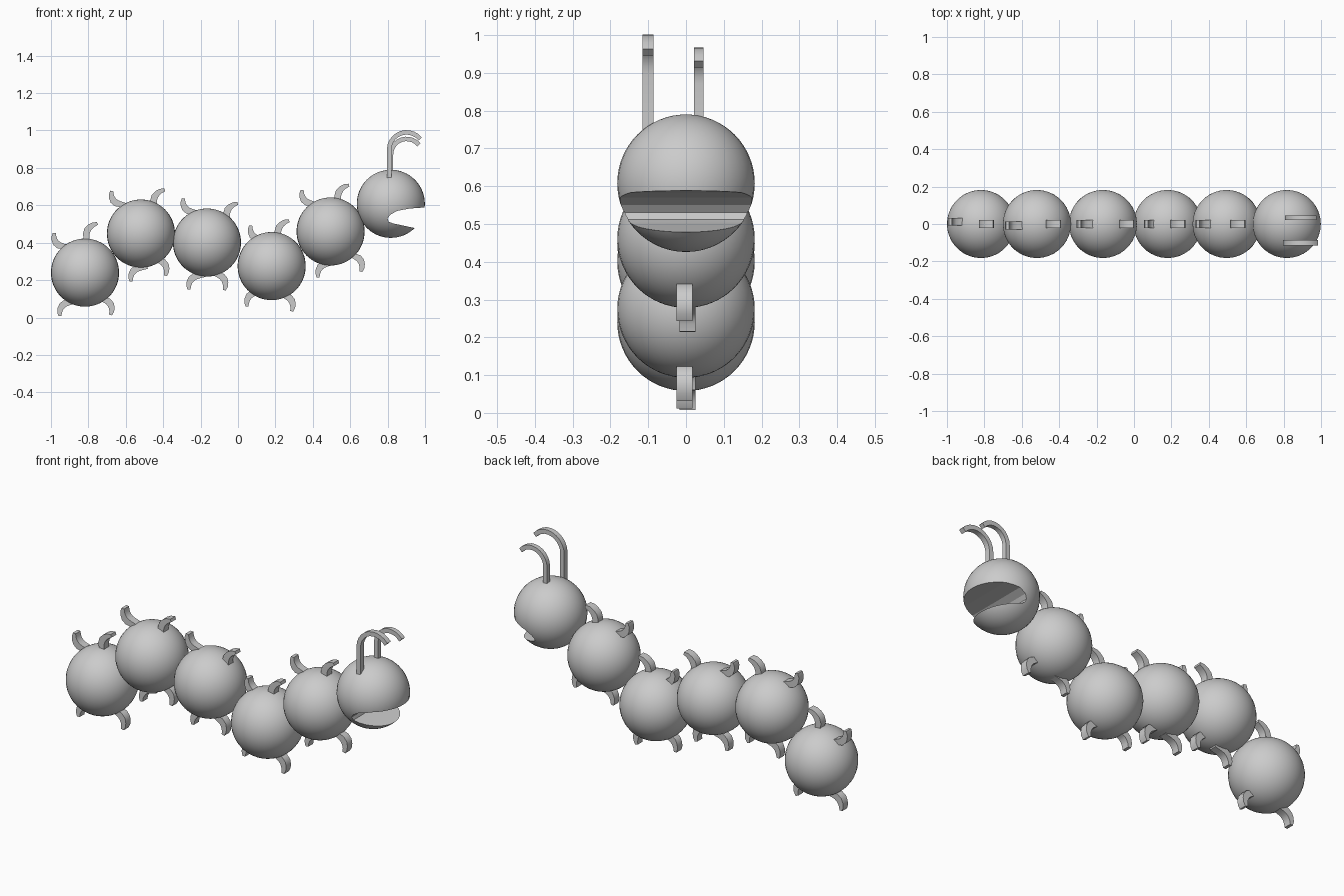
import bpy, bmesh, math
from mathutils import Vector

if "Cube" in bpy.data.objects:
    bpy.data.objects.remove(bpy.data.objects["Cube"])

R = 0.182


def finish(bm, name, smooth=40):
    bmesh.ops.recalc_face_normals(bm, faces=bm.faces)
    me = bpy.data.meshes.new(name)
    bm.to_mesh(me)
    bm.free()
    ob = bpy.data.objects.new(name, me)
    bpy.context.collection.objects.link(ob)
    bpy.ops.object.select_all(action='DESELECT')
    bpy.context.view_layer.objects.active = ob
    ob.select_set(True)
    if smooth:
        bpy.ops.object.shade_smooth_by_angle(angle=math.radians(smooth))
    return ob


def ball(name, x, z):
    bm = bmesh.new()
    bmesh.ops.create_uvsphere(bm, u_segments=36, v_segments=32, radius=R)
    bmesh.ops.translate(bm, verts=bm.verts, vec=(x, 0, z))
    return finish(bm, name)


def prism(name, outline, y, depth, smooth=40):
    """Extrude an x-z outline along y, centred on y."""
    bm = bmesh.new()
    face = bm.faces.new([bm.verts.new((px, y - depth / 2, pz)) for px, pz in outline])
    ext = bmesh.ops.extrude_face_region(bm, geom=[face])
    verts = [v for v in ext['geom'] if isinstance(v, bmesh.types.BMVert)]
    bmesh.ops.translate(bm, verts=verts, vec=(0, depth, 0))
    return finish(bm, name, smooth)


def ribbon(path, widths):
    """Outline of a strip following a centre line."""
    left, right = [], []
    for i, p in enumerate(path):
        d = (path[min(i + 1, len(path) - 1)] - path[max(i - 1, 0)]).normalized()
        n = Vector((-d.y, d.x)) * widths[i] / 2
        left.append(p + n)
        right.append(p - n)
    return left + right[::-1]


def claw(name, base, tip, side, y):
    """Curved tapering foot, bowed to one side, with a sunken root."""
    a, b = Vector(base), Vector(tip)
    d = b - a
    n = Vector((-d.y, d.x)) * side
    path = [a + d * t + n * k for t, k in
            ((-0.3, -0.2), (0.0, 0.03), (0.22, 0.2), (0.45, 0.25), (0.65, 0.21), (0.83, 0.12), (1.0, -0.04))]
    prism(name, ribbon(path, (0.028, 0.03, 0.036, 0.036, 0.031, 0.026, 0.016)), y, 0.042)


# Body balls: centre, then tips of the four claws (TL, TR, BL, BR)
segments = [
    ((-0.818, 0.240), (-0.985, 0.450), (-0.755, 0.505), (-0.955, 0.010), (-0.678, 0.015)),
    ((-0.519, 0.449), (-0.678, 0.675), (-0.395, 0.685), (-0.575, 0.195), (-0.385, 0.225)),
    ((-0.166, 0.401), (-0.295, 0.635), (-0.005, 0.613), (-0.265, 0.152), (-0.070, 0.148)),
    ((0.180, 0.275), (0.065, 0.490), (0.270, 0.520), (0.045, 0.062), (0.290, 0.035)),
    ((0.495, 0.460), (0.340, 0.680), (0.590, 0.710), (0.425, 0.217), (0.660, 0.247)),
]
root_shift = ((0.052, -0.068), (-0.05, -0.09), (0.058, 0.07), (-0.04, 0.08))
claw_names = ("upper_left", "upper_right", "lower_left", "lower_right")
sides = (1, 1, -1, 1)
offsets = (0.0, 0.0, 0.004, -0.004)
for i, (c, *tips) in enumerate(segments):
    ball(f"body_ball_{i + 1}", *c)
    for j, tip in enumerate(tips):
        base = (tip[0] + root_shift[j][0], tip[1] + root_shift[j][1])
        y = (0.012, -0.008)[i] if j == 0 and i < 2 else offsets[j]
        claw(f"claw_{claw_names[j]}_{i + 1}", base, tip, sides[j], y)

# Head with a wedge-shaped mouth cut right through
head = ball("head", 0.817, 0.608)
mouth = [(1.05, 0.592), (0.92, 0.583), (0.85, 0.570), (0.815, 0.550), (0.800, 0.530),
         (0.805, 0.512), (0.830, 0.503), (0.965, 0.474), (1.05, 0.456)]
cutter = prism("mouth_cutter", mouth, 0, 0.6, 0)
cutter.hide_render = True
mod = head.modifiers.new("mouth", 'BOOLEAN')
mod.operation = 'DIFFERENCE'
mod.solver = 'EXACT'
mod.object = cutter
bpy.ops.object.select_all(action='DESELECT')
bpy.context.view_layer.objects.active = head
head.select_set(True)
bpy.ops.object.modifier_apply(modifier=mod.name)
bpy.data.objects.remove(cutter)
bpy.ops.object.shade_smooth_by_angle(angle=math.radians(35))


# Antennae: upright stalk that arcs forward
def antenna(name, x, y, top, rad, width):
    cz = top - rad - 0.01
    path = [Vector((x, 0.72)), Vector((x, 0.80))]
    for k in range(11):
        a = math.radians(180 - 14.2 * k)
        path.append(Vector((x + rad + rad * math.cos(a), cz + rad * math.sin(a))))
    prism(name, ribbon(path, [0.024] * len(path)), y, width)


antenna("antenna_near", 0.808, -0.101, 1.0, 0.093, 0.029)
antenna("antenna_far", 0.818, 0.034, 0.965, 0.083, 0.025)
